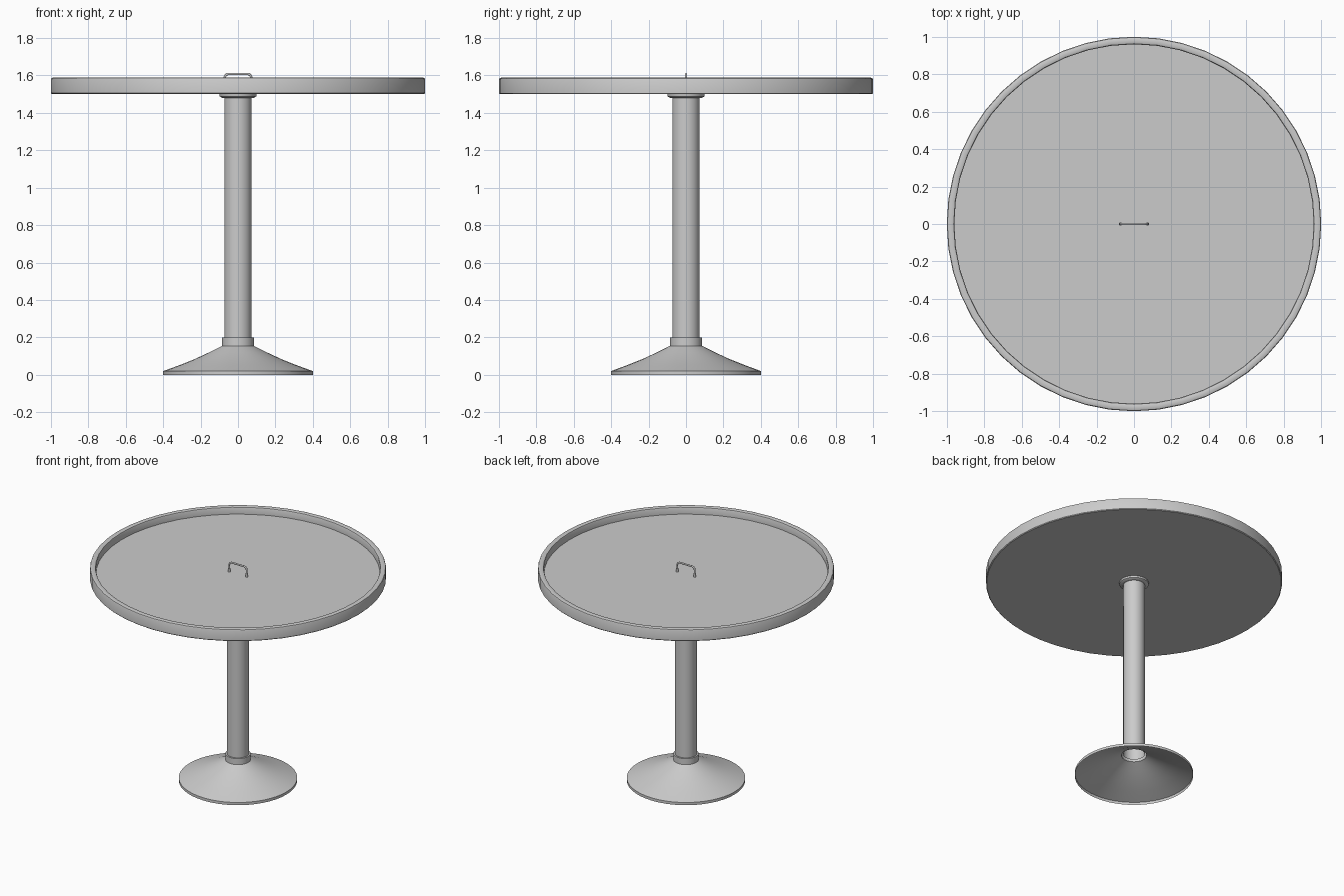
import bpy, bmesh, math
from mathutils import Matrix, Vector

if "Cube" in bpy.data.objects:
    bpy.data.objects.remove(bpy.data.objects["Cube"])


def finish(name, bm, angle=35):
    bmesh.ops.remove_doubles(bm, verts=bm.verts, dist=1e-5)
    bmesh.ops.recalc_face_normals(bm, faces=bm.faces)
    me = bpy.data.meshes.new(name)
    bm.to_mesh(me)
    bm.free()
    ob = bpy.data.objects.new(name, me)
    bpy.context.collection.objects.link(ob)
    bpy.ops.object.select_all(action='DESELECT')
    ob.select_set(True)
    bpy.context.view_layer.objects.active = ob
    bpy.ops.object.shade_smooth_by_angle(angle=math.radians(angle))
    return ob


def lathe(name, profile, steps=48):
    """Revolve (radius, z) points about the z axis."""
    bm = bmesh.new()
    verts = [bm.verts.new((r, 0, z)) for r, z in profile]
    edges = [bm.edges.new(pair) for pair in zip(verts, verts[1:])]
    bmesh.ops.spin(bm, geom=verts + edges, cent=(0, 0, 0), axis=(0, 0, 1),
                   angle=2 * math.pi, steps=steps, use_merge=True)
    return finish(name, bm)


# Round tray top with a raised, softened rim
lathe("table_top", [(0, 1.5), (0.995, 1.5), (1.0, 1.505), (1.0, 1.578),
                    (0.997, 1.585), (0.99, 1.588), (0.97, 1.588),
                    (0.963, 1.585), (0.96, 1.578), (0.96, 1.535), (0, 1.535)])

# Flange under the top
lathe("top_flange", [(0.073, 1.48), (0.085, 1.48), (0.098, 1.488), (0.1, 1.5)])

# Hollow column
lathe("column", [(0.073, 0.165), (0.073, 1.5)], 32)

# Hollow flared foot with collar
lathe("base", [(0.4, 0), (0.4, 0.02), (0.31, 0.053), (0.23, 0.085),
               (0.155, 0.12), (0.085, 0.155), (0.085, 0.2), (0.073, 0.2)])

# Bent wire handle standing on the tray floor
half = [(0.072, 1.535), (0.072, 1.585), (0.069, 1.595), (0.063, 1.603), (0.054, 1.607)]
path = [(-x, z) for x, z in half] + half[::-1]
curve = bpy.data.curves.new("handle", 'CURVE')
curve.dimensions = '3D'
curve.bevel_depth = 0.0065
curve.bevel_resolution = 2
curve.use_fill_caps = True
spline = curve.splines.new('POLY')
spline.points.add(len(path) - 1)
for p, (x, z) in zip(spline.points, path):
    p.co = (x, 0, z, 1)
    
handle = bpy.data.objects.new("handle", curve)
bpy.context.collection.objects.link(handle)

# Small ferrules at the handle ends
for side, s in (("left", -1), ("right", 1)):
    bm = bmesh.new()
    bmesh.ops.create_cone(bm, cap_ends=True, segments=12, radius1=0.009, radius2=0.009,
                          depth=0.025, matrix=Matrix.Translation(Vector((s * 0.072, 0, 1.5475))))
    finish("handle_ferrule_" + side, bm)
